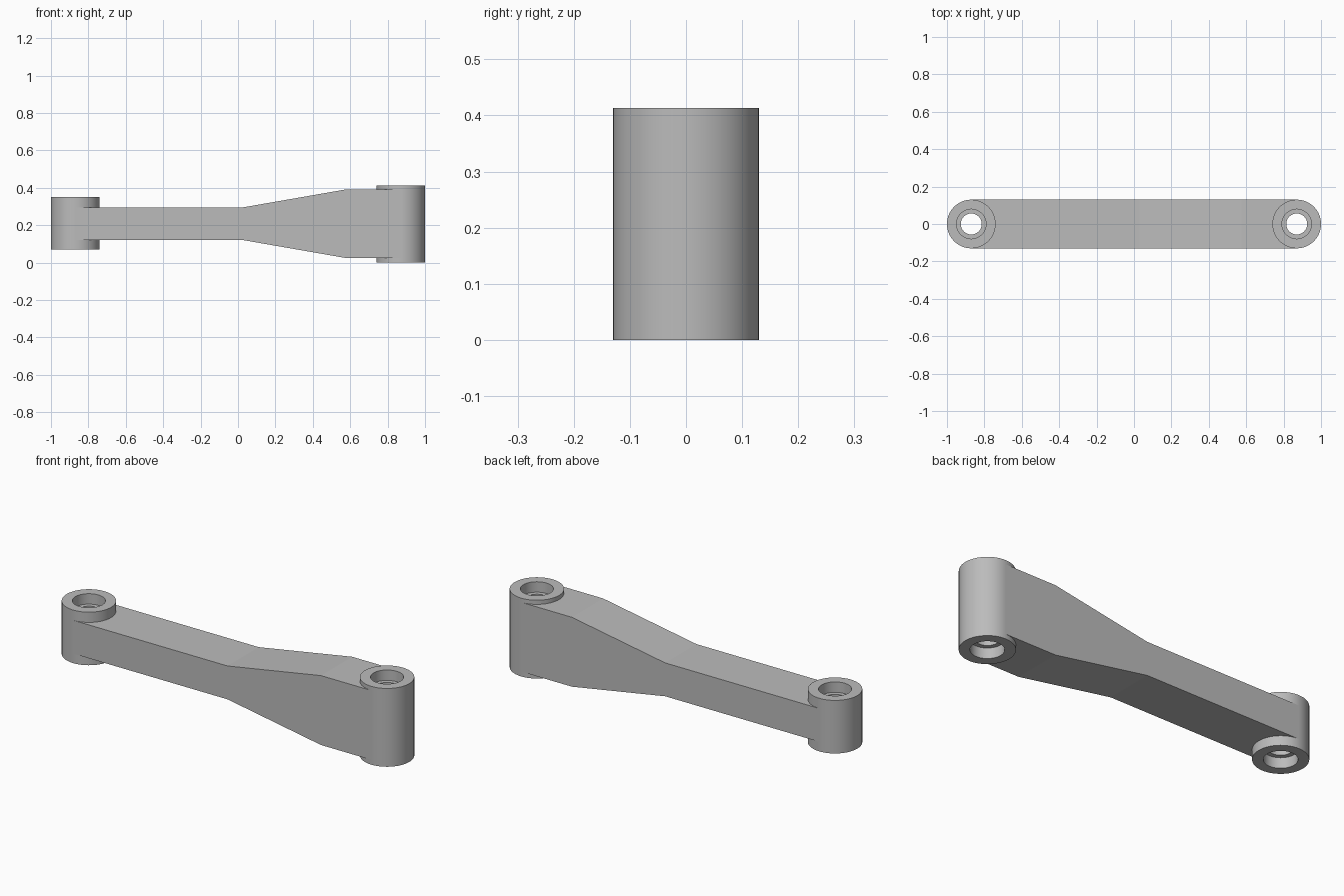
import bpy, bmesh, math
from mathutils import Matrix

cube = bpy.data.objects.get("Cube")
if cube:
    bpy.data.objects.remove(cube, do_unlink=True)

SEGMENTS = 96
RADIUS = 0.13          # outer radius of the end bosses, half width of the arm
CENTRE = 0.87          # distance of each bore from the middle
BORE, COUNTERBORE, DEPTH = 0.056, 0.079, 0.055

steel = bpy.data.materials.new("grey steel")
steel.use_nodes = True
grey = (0.5, 0.5, 0.5, 1)
steel.diffuse_color = grey
steel.node_tree.nodes["Principled BSDF"].inputs["Base Color"].default_value = grey


def make_object(name, bm):
    bmesh.ops.recalc_face_normals(bm, faces=bm.faces)
    mesh = bpy.data.meshes.new(name)
    bm.to_mesh(mesh)
    bm.free()
    mesh.materials.append(steel)
    obj = bpy.data.objects.new(name, mesh)
    bpy.context.collection.objects.link(obj)
    return obj


def activate(obj):
    bpy.ops.object.select_all(action='DESELECT')
    obj.select_set(True)
    bpy.context.view_layer.objects.active = obj


# Boss: closed tube section turned about the bore, counterbored at both ends
def make_boss(name, x, low, high):
    profile = [(RADIUS, low), (RADIUS, high), (COUNTERBORE, high),
               (COUNTERBORE, high - DEPTH), (BORE, high - DEPTH),
               (BORE, low + DEPTH), (COUNTERBORE, low + DEPTH), (COUNTERBORE, low)]
    bm = bmesh.new()
    rings = []
    for i in range(SEGMENTS):
        a = math.tau * i / SEGMENTS
        rings.append([bm.verts.new((x + r * math.cos(a), r * math.sin(a), z))
                      for r, z in profile])
    n = len(profile)
    for i, ring in enumerate(rings):
        after = rings[(i + 1) % SEGMENTS]
        for j in range(n):
            k = (j + 1) % n
            bm.faces.new((ring[j], after[j], after[k], ring[k]))
    obj = make_object(name, bm)
    activate(obj)
    bpy.ops.object.shade_smooth_by_angle(angle=math.radians(30))
    return obj


make_boss("small_boss", -CENTRE, 0.07, 0.35)
make_boss("large_boss", CENTRE, 0.0, 0.413)

# Arm: side outline that flares towards the large boss, extruded across y
middle = 0.208
half_heights = [(-CENTRE, 0.088), (0.03, 0.088), (0.575, 0.183), (CENTRE, 0.183)]
outline = [(x, middle + h) for x, h in half_heights]
outline += [(x, middle - h) for x, h in reversed(half_heights)]
bm = bmesh.new()
side = bm.faces.new([bm.verts.new((x, -RADIUS, z)) for x, z in outline])
extruded = bmesh.ops.extrude_face_region(bm, geom=[side])["geom"]
bmesh.ops.translate(bm, vec=(0, 2 * RADIUS, 0),
                    verts=[v for v in extruded if isinstance(v, bmesh.types.BMVert)])
arm = make_object("arm", bm)

# Clear the arm out of the bores, with the cut hidden inside the boss walls
for x in (-CENTRE, CENTRE):
    bm = bmesh.new()
    bmesh.ops.create_cone(bm, cap_ends=True, segments=48, radius1=0.105, radius2=0.105,
                          depth=1, matrix=Matrix.Translation((x, 0, middle)))
    cutter = make_object("bore_cutter", bm)
    cutter.hide_render = True
    cut = arm.modifiers.new("bore", 'BOOLEAN')
    cut.operation = 'DIFFERENCE'
    cut.solver = 'EXACT'
    cut.object = cutter
    activate(arm)
    bpy.ops.object.modifier_apply(modifier=cut.name)
    bpy.data.objects.remove(cutter, do_unlink=True)
